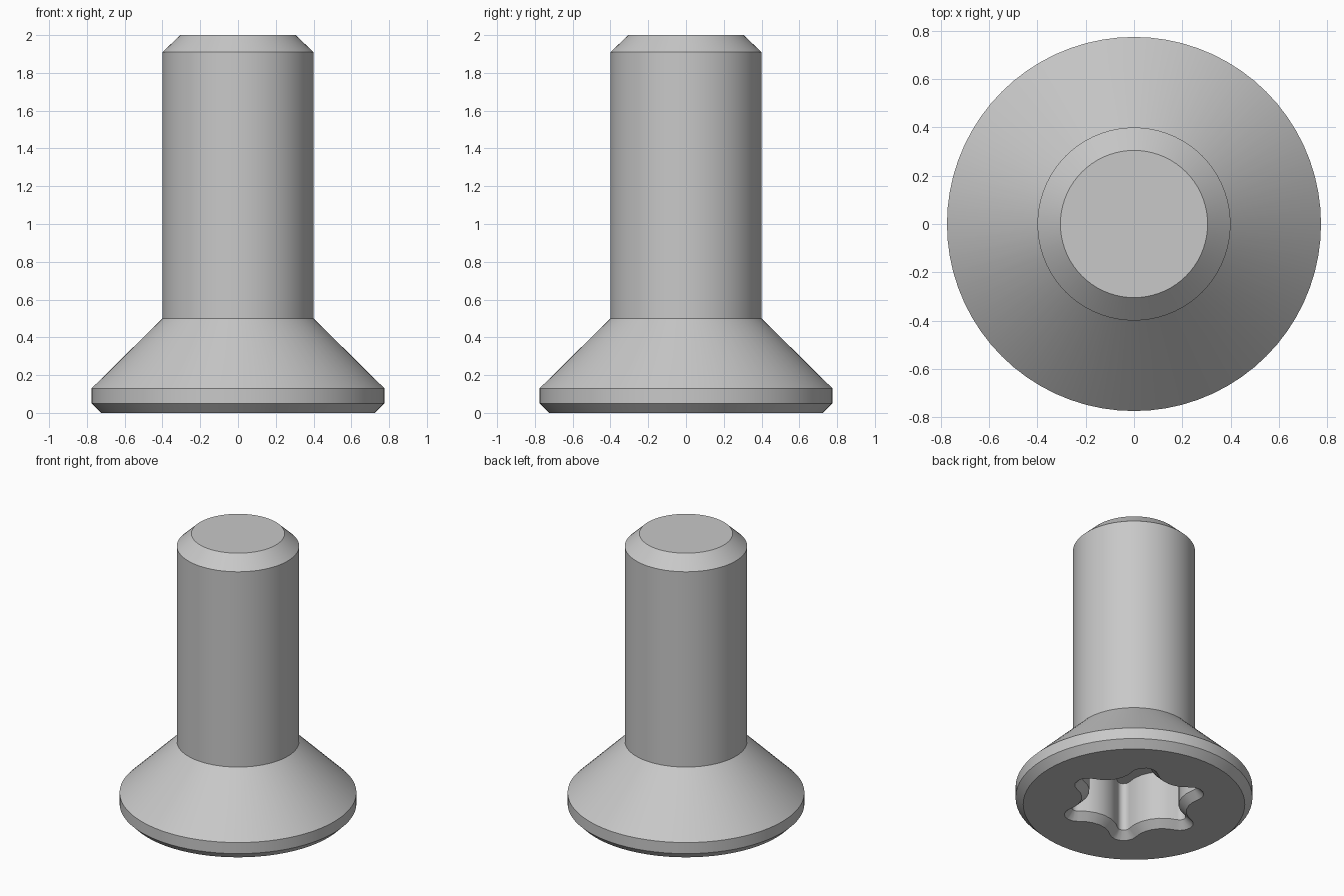
import bpy, bmesh
from math import radians, cos, sin, pi, sqrt, atan2

cube = bpy.data.objects.get("Cube")
if cube:
    bpy.data.objects.remove(cube, do_unlink=True)

LOBES = 6
PER_LOBE = 12
COUNT = LOBES * PER_LOBE


def circle(radius):
    """Round section, lined up point for point with the lobed section."""
    step = 2 * pi / COUNT
    return [(radius * cos((i - 3) * step), radius * sin((i - 3) * step))
            for i in range(COUNT)]


def star(tip, valley, tip_round, grow=0.0):
    """Six-lobed section of tangent arcs, offset outward by grow."""
    c1 = tip - tip_round
    half = pi / LOBES
    # valley arc radius that makes it tangent to the tip arc
    valley_round = ((c1**2 + valley**2 - 2 * c1 * valley * cos(half) - tip_round**2)
                    / (2 * tip_round - 2 * valley + 2 * c1 * cos(half)))
    c2 = valley + valley_round
    x2, y2 = c2 * cos(half), c2 * sin(half)
    a = atan2(y2, x2 - c1)
    lobe = []
    for i in range(7):
        t = -a + 2 * a * i / 6
        r = tip_round + grow
        lobe.append((c1 + r * cos(t), r * sin(t)))
    for i in range(1, 6):
        t = pi + a + (2 * half - 2 * a) * i / 6
        r = valley_round - grow
        lobe.append((x2 + r * cos(t), y2 + r * sin(t)))
    points = []
    for k in range(LOBES):
        c, s = cos(2 * half * k), sin(2 * half * k)
        points += [(x * c - y * s, x * s + y * c) for x, y in lobe]
    return points


# Sections from the shank end, down over the head and up into the socket
sections = [(circle(r), z) for r, z in (
    (0.305, 2.0), (0.40, 1.91), (0.40, 0.50),
    (0.775, 0.13), (0.775, 0.05), (0.725, 0.0))]
sections += [
    (star(0.43, 0.30, 0.04, 0.05), 0.0),
    (star(0.43, 0.30, 0.04), 0.05),
    (star(0.43, 0.30, 0.04), 0.40)]

bm = bmesh.new()
rings = [[bm.verts.new((x, y, z)) for x, y in pts] for pts, z in sections]
for upper, lower in zip(rings, rings[1:]):
    for i in range(COUNT):
        j = (i + 1) % COUNT
        bm.faces.new((upper[i], lower[i], lower[j], upper[j]))
bm.faces.new(rings[0])
bm.faces.new(rings[-1][::-1])
bmesh.ops.recalc_face_normals(bm, faces=bm.faces)

mesh = bpy.data.meshes.new("countersunk_screw")
bm.to_mesh(mesh)
bm.free()
screw = bpy.data.objects.new("countersunk_screw", mesh)
bpy.context.collection.objects.link(screw)

# Plain grey metal
steel = bpy.data.materials.new("steel_grey")
steel.use_nodes = True
colour = (0.58, 0.58, 0.58, 1.0)
steel.diffuse_color = colour
steel.node_tree.nodes["Principled BSDF"].inputs["Base Color"].default_value = colour
mesh.materials.append(steel)

# Smooth round walls with crisp chamfer edges
bpy.ops.object.select_all(action='DESELECT')
screw.select_set(True)
bpy.context.view_layer.objects.active = screw
bpy.ops.object.shade_smooth_by_angle(angle=radians(32))
